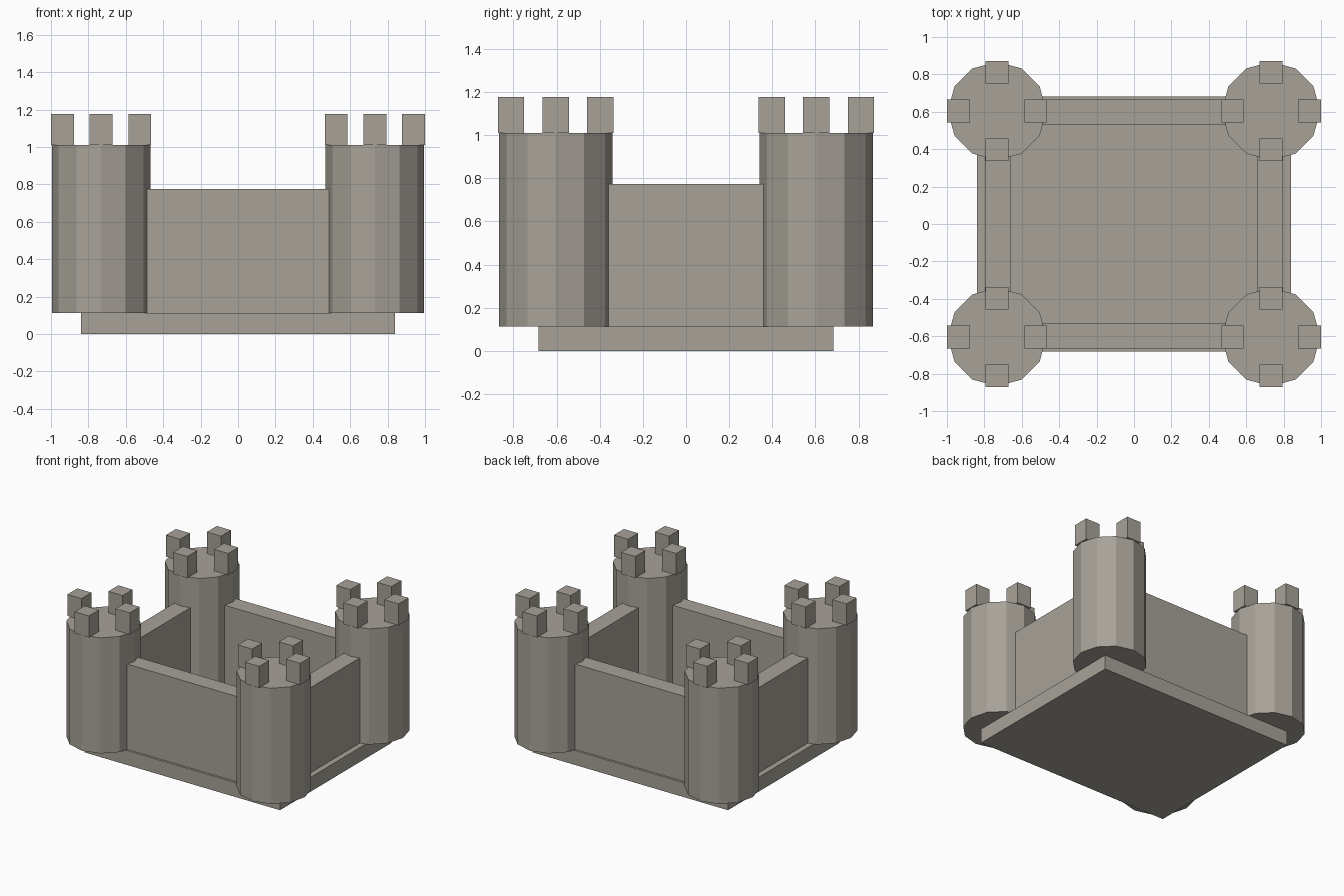
import bpy
import math

default = bpy.data.objects.get("Cube")
if default:
    bpy.data.objects.remove(default, do_unlink=True)

# Single stone colour
stone = bpy.data.materials.new("warm grey stone")
stone.use_nodes = True
STONE = (0.39, 0.365, 0.318, 1.0)
stone.diffuse_color = STONE
stone.node_tree.nodes["Principled BSDF"].inputs["Base Color"].default_value = STONE

# Main dimensions
TOWER_X, TOWER_Y, TOWER_R = 0.732, 0.604, 0.263
BASE_TOP, WALL_TOP, TOWER_TOP, MERLON_TOP = 0.112, 0.774, 1.01, 1.177
WALL_THICK = 0.136
MERLON_SIZE, MERLON_OFFSET = 0.122, 0.207


def finish(obj, name):
    obj.name = name
    obj.data.name = name
    obj.data.materials.append(stone)
    return obj


def box(name, x, y, size_x, size_y, z0, z1):
    bpy.ops.mesh.primitive_cube_add(size=1, location=(x, y, (z0 + z1) / 2))
    obj = bpy.context.object
    obj.scale = (size_x, size_y, z1 - z0)
    bpy.ops.object.transform_apply(location=False, rotation=False, scale=True)
    return finish(obj, name)


def tower(name, x, y):
    # Twelve-sided flat-faced shaft with a corner on each axis
    bpy.ops.mesh.primitive_cylinder_add(
        vertices=12, radius=TOWER_R, depth=TOWER_TOP - BASE_TOP,
        location=(x, y, (BASE_TOP + TOWER_TOP) / 2))
    finish(bpy.context.object, name)
    # Four merlons around the rim
    for i in range(4):
        a = i * math.pi / 2
        box(f"{name}_merlon_{i + 1}",
            x + MERLON_OFFSET * math.cos(a), y + MERLON_OFFSET * math.sin(a),
            MERLON_SIZE, MERLON_SIZE, TOWER_TOP, MERLON_TOP)


# Base slab
box("base", 0, 0, 1.678, 1.366, 0, BASE_TOP)

# Walls run from tower centre to tower centre
for side, s in (("front", -1), ("back", 1)):
    box(f"{side}_wall", 0, s * 0.598, 2 * TOWER_X, WALL_THICK, BASE_TOP, WALL_TOP)
for side, s in (("right", -1), ("left", 1)):
    box(f"{side}_wall", s * 0.728, 0, WALL_THICK, 2 * TOWER_Y, BASE_TOP, WALL_TOP)

# Corner towers
for depth, sy in (("front", -1), ("back", 1)):
    for side, sx in (("right", -1), ("left", 1)):
        tower(f"{depth}_{side}_tower", sx * TOWER_X, sy * TOWER_Y)
